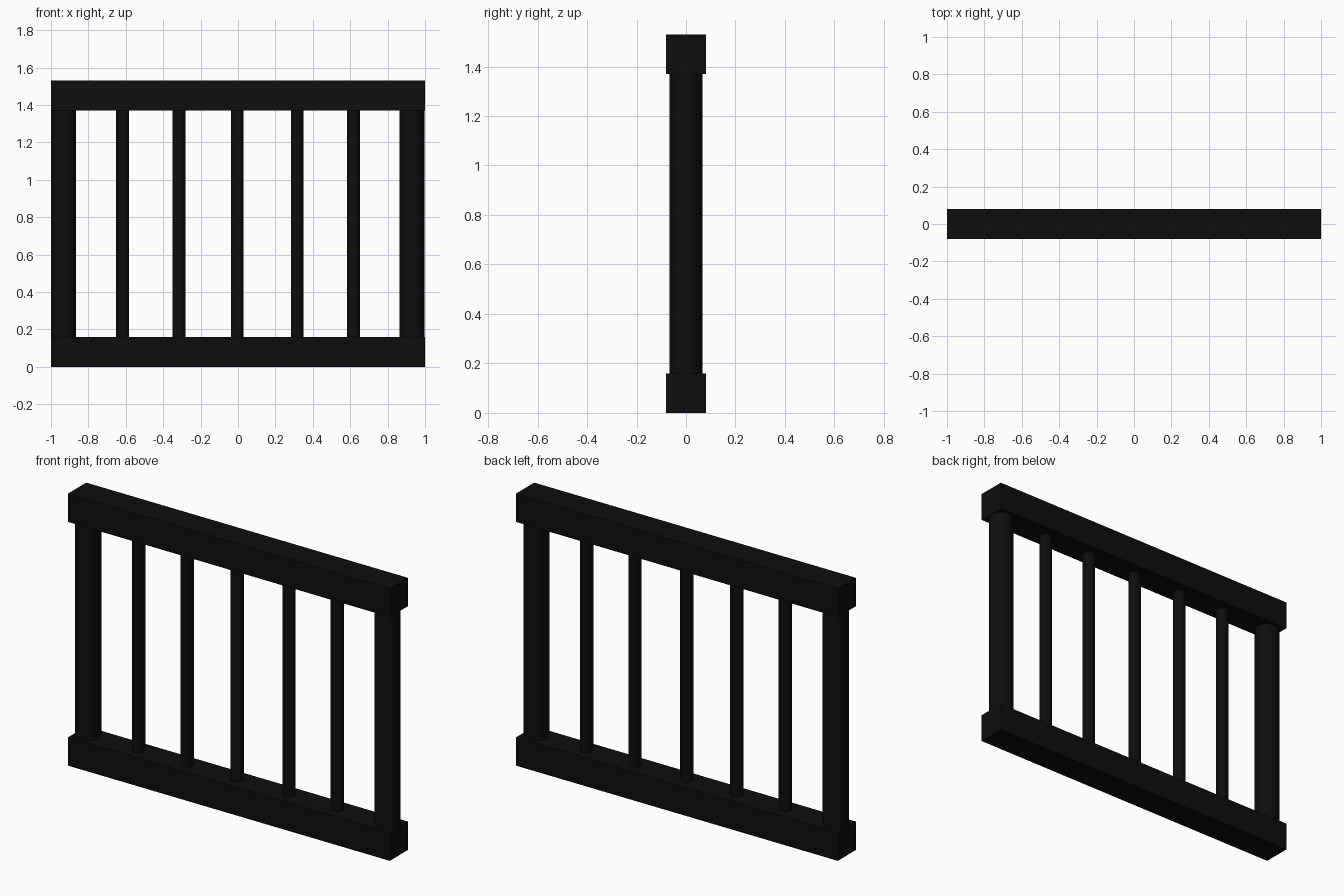
import bpy
import math

if "Cube" in bpy.data.objects:
    bpy.data.objects.remove(bpy.data.objects["Cube"])

RAIL_H, RAIL_D, TOP = 0.16, 0.16, 1.53

black = bpy.data.materials.new("black_paint")
black.diffuse_color = (0.004, 0.004, 0.004, 1)
black.use_nodes = True
black.node_tree.nodes["Principled BSDF"].inputs["Base Color"].default_value = black.diffuse_color


def finish(name):
    ob = bpy.context.object
    ob.name = name
    ob.data.materials.append(black)
    return ob


def rail(name, z):
    bpy.ops.mesh.primitive_cube_add(size=1, location=(0, 0, z))
    ob = finish(name)
    ob.scale = (2, RAIL_D, RAIL_H)
    bpy.ops.object.transform_apply(location=False, rotation=False, scale=True)


def bar(name, x, radius):
    bpy.ops.mesh.primitive_cylinder_add(
        vertices=32, radius=radius, depth=TOP - 2 * RAIL_H + 0.004,
        location=(x, 0, TOP / 2))
    finish(name)
    bpy.ops.object.shade_smooth_by_angle(angle=math.radians(30))


# Horizontal square rails
rail("bottom_rail", RAIL_H / 2)
rail("top_rail", TOP - RAIL_H / 2)

# Thick round end posts
bar("left_post", -0.932, 0.067)
bar("right_post", 0.93, 0.067)

# Thin round balusters
for i, x in enumerate((-0.618, -0.316, -0.004, 0.317, 0.618)):
    bar(f"baluster_{i + 1}", x, 0.034)
